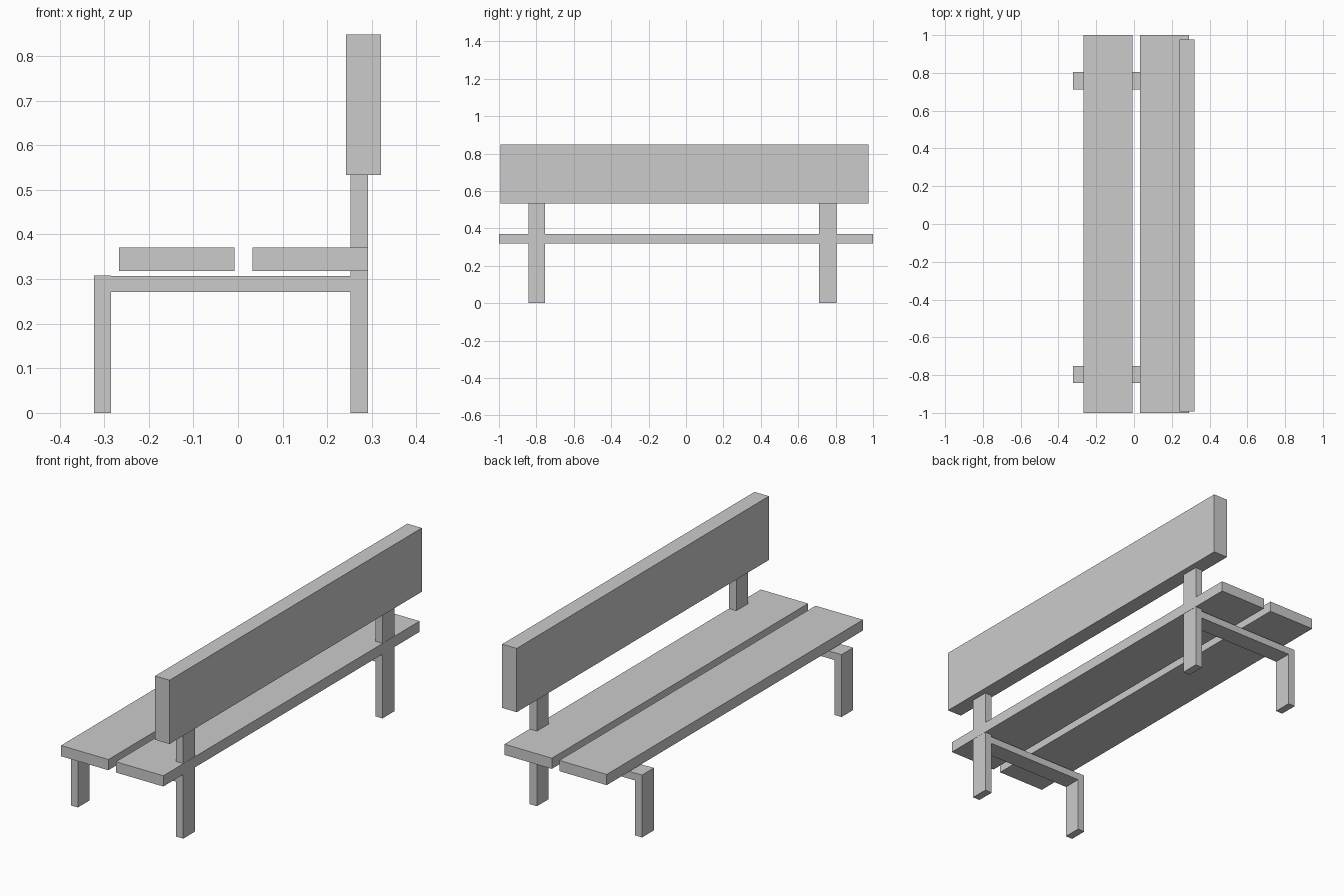
import bpy
import bmesh
from mathutils import Vector

if "Cube" in bpy.data.objects:
    bpy.data.objects.remove(bpy.data.objects["Cube"])


def box(name, x, y, z):
    """Axis-aligned box from (min, max) ranges."""
    lo, hi = Vector((x[0], y[0], z[0])), Vector((x[1], y[1], z[1]))
    center, size = (lo + hi) / 2, hi - lo
    bm = bmesh.new()
    bmesh.ops.create_cube(bm, size=1)
    bmesh.ops.scale(bm, vec=size, verts=bm.verts)
    mesh = bpy.data.meshes.new(name)
    bm.to_mesh(mesh)
    bm.free()
    obj = bpy.data.objects.new(name, mesh)
    obj.location = center
    bpy.context.collection.objects.link(obj)
    return obj


# Seat planks
SEAT_Z = (0.318, 0.371)
box("seat_plank_front", (-0.267, -0.008), (-1, 1), SEAT_Z)
box("seat_plank_rear", (0.033, 0.292), (-1, 1), SEAT_Z)

# Backrest board
box("backrest", (0.242, 0.321), (-0.993, 0.976), (0.533, 0.848))

# Two support frames: short leg, crossbar and tall rear post
for side, y in (("left", (-0.843, -0.753)), ("right", (0.712, 0.804))):
    box(f"front_leg_{side}", (-0.323, -0.285), y, (0, 0.308))
    box(f"crossbar_{side}", (-0.285, 0.252), y, (0.271, 0.307))
    box(f"rear_post_{side}", (0.252, 0.291), y, (0, 0.533))
